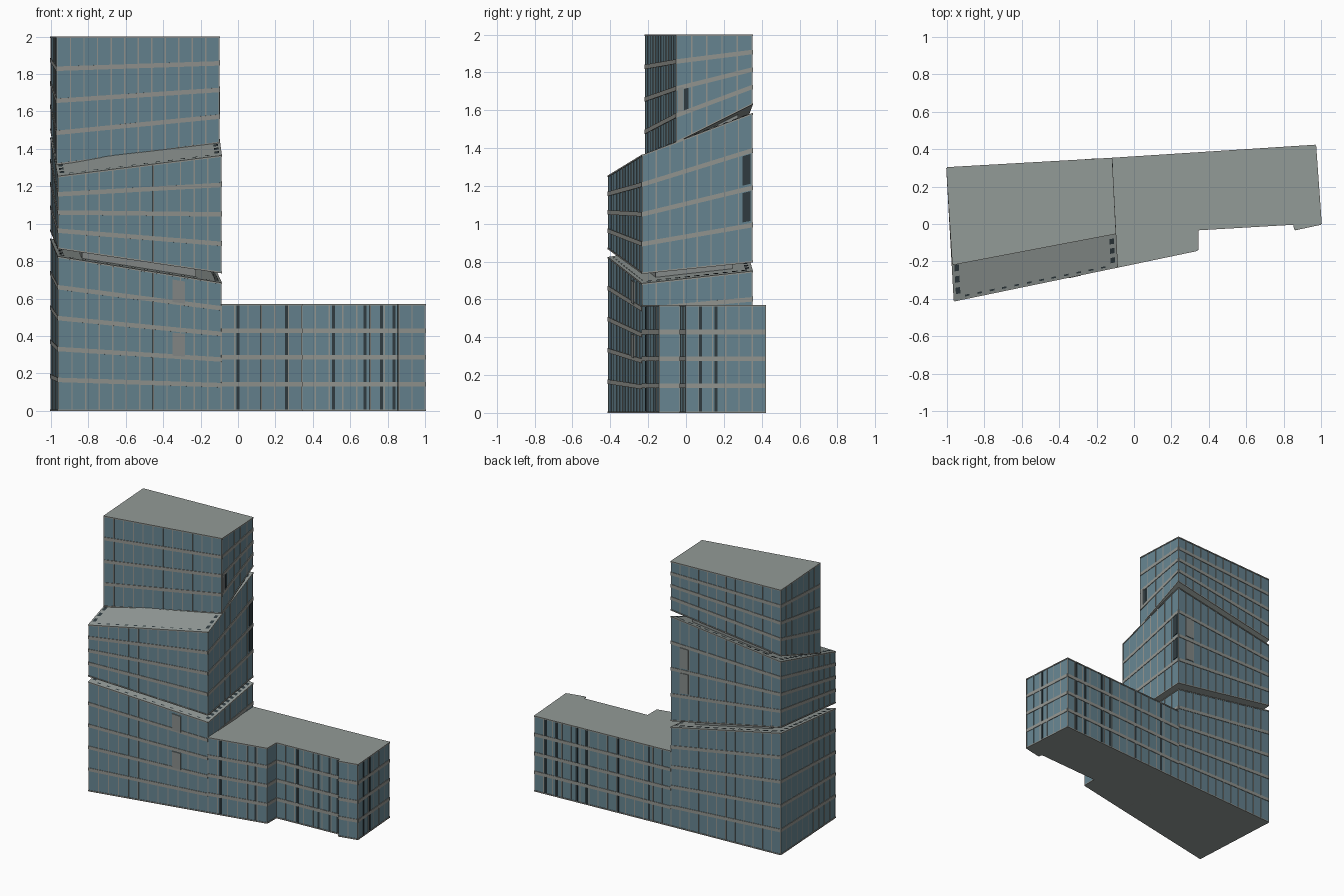
import bpy, bmesh
from mathutils import Vector

cube = bpy.data.objects.get("Cube")
if cube:
    bpy.data.objects.remove(cube, do_unlink=True)


def material(name, color):
    m = bpy.data.materials.new(name)
    m.use_nodes = True
    m.diffuse_color = (*color, 1)
    m.node_tree.nodes["Principled BSDF"].inputs["Base Color"].default_value = (*color, 1)
    return m


MATS = [material("blue_glass", (0.135, 0.235, 0.285)),
        material("grey_frame", (0.29, 0.30, 0.28)),
        material("grey_concrete", (0.29, 0.325, 0.31)),
        material("dark_opening", (0.03, 0.045, 0.052)),
        material("recess_grey", (0.24, 0.26, 0.255))]
GLASS, FRAME, CONCRETE, DARK, RECESS = range(5)


def finish(name, bm):
    mesh = bpy.data.meshes.new(name)
    bm.to_mesh(mesh)
    bm.free()
    for m in MATS:
        mesh.materials.append(m)
    ob = bpy.data.objects.new(name, mesh)
    bpy.context.collection.objects.link(ob)
    return ob


def prism(name, plan, bottoms, tops, side=GLASS, cap=CONCRETE):
    """Vertical prism on a counter-clockwise plan, with tilted ends."""
    bm = bmesh.new()
    lo = [bm.verts.new((x, y, z)) for (x, y), z in zip(plan, bottoms)]
    hi = [bm.verts.new((x, y, z)) for (x, y), z in zip(plan, tops)]
    n = len(plan)
    for f in (bm.faces.new(hi), bm.faces.new(lo[::-1])):
        f.material_index = cap
    for i in range(n):
        j = (i + 1) % n
        bm.faces.new((lo[i], lo[j], hi[j], hi[i])).material_index = side
    return finish(name, bm)


class Wall:
    """One facade, addressed by u along the wall and v up it."""

    def __init__(self, bm, p, q, b0, b1, t0, t1):
        self.bm = bm
        self.p, self.q = Vector((*p, 0)), Vector((*q, 0))
        d = self.q - self.p
        self.length = d.length
        self.normal = Vector((d.y, -d.x, 0)).normalized()
        self.z = (b0, b1, t0, t1)

    def point(self, u, v, dz=0):
        b0, b1, t0, t1 = self.z
        b, t = b0 + (b1 - b0) * u, t0 + (t1 - t0) * u
        w = self.p.lerp(self.q, u)
        w.z = min(max(b + (t - b) * v + dz, b), t)
        return w

    def plate(self, corners, mat, depth):
        back = [self.bm.verts.new(c) for c in corners]
        front = [self.bm.verts.new(c + self.normal * depth) for c in corners]
        faces = [self.bm.faces.new(front)]
        for i in range(4):
            j = (i + 1) % 4
            faces.append(self.bm.faces.new((back[i], back[j], front[j], front[i])))
        for f in faces:
            f.material_index = mat

    def band(self, v, half=0.012):
        pt = self.point
        self.plate([pt(0, v, -half), pt(1, v, -half), pt(1, v, half), pt(0, v, half)],
                   FRAME, 0.004)

    def panel(self, u0, u1, v0, v1, mat, depth):
        u0, u1 = max(u0, 0), min(u1, 1)
        pt = self.point
        self.plate([pt(u0, v0), pt(u1, v0), pt(u1, v1), pt(u0, v1)], mat, depth)

    def post(self, u, width, mat, depth):
        h = width / 2 / self.length
        self.panel(u - h, u + h, 0, 1, mat, depth)

    def grid(self, floors, spacing=0.074):
        cols = max(1, round(self.length / spacing))
        for i in range(cols + 1):
            self.post(i / cols, 0.007, FRAME, 0.002)
        for k in range(1, floors):
            self.band(k / floors)
        self.band(0, 0.008)
        self.band(1, 0.008)


def block(name, plan, bottoms, tops, floors, extras=None):
    """Glazed prism with floor bands and mullions on every wall."""
    prism(name, plan, bottoms, tops)
    bm = bmesh.new()
    n = len(plan)
    for i in range(n):
        j = (i + 1) % n
        wall = Wall(bm, plan[i], plan[j], bottoms[i], bottoms[j], tops[i], tops[j])
        wall.grid(floors)
        for kind, *args in (extras or {}).get(i, []):
            getattr(wall, kind)(*args)
    finish(name + "_facade_grid", bm)


def slots(*us):
    return [("post", u, 0.016, DARK, 0.003) for u in us]


def rim_openings(name, plan, tops):
    """Dark openings set around the edge of a sloping roof."""
    a, b, c, d = [Vector((x, y, z + 0.004)) for (x, y), z in zip(plan, tops)]

    def at(u, v):
        return a.lerp(b, u).lerp(d.lerp(c, u), v)

    bm = bmesh.new()

    def tile(u, v, du, dv):
        quad = [at(u - du, v - dv), at(u + du, v - dv), at(u + du, v + dv), at(u - du, v + dv)]
        bm.faces.new([bm.verts.new(p) for p in quad]).material_index = DARK

    for i in range(11):
        v = 0.07 + i * 0.086
        for u in (0.025, 0.975):
            tile(u, v, 0.014, 0.024)
    for i in range(12):
        u = 0.08 + i * 0.076
        tile(u, 0.022, 0.014, 0.007)
        tile(u, 0.96, 0.022, 0.018)
    finish(name, bm)


def neck(name, plan, z0, z1, k=0.7):
    """Recessed core joining two stacked blocks."""
    cx, cy = [sum(p[i] for p in plan) / len(plan) for i in (0, 1)]
    inner = [(cx + (x - cx) * k, cy + (y - cy) * k) for x, y in plan]
    prism(name, inner, [z0] * 4, [z1] * 4, RECESS)


# Tower plan: front left, front right, back right, back left of the view
FL, FR, BR, BL = (-0.96, -0.41), (-0.09, -0.23), (-0.12, 0.35), (-1.0, 0.30)
tower = [FL, FR, BR, BL]
crown = [(-0.968, -0.215), (-0.10, -0.05), BR, BL]

# Lower tower
low_top = [0.825, 0.685, 0.75, 0.92]
block("lower_tower", tower, [0] * 4, low_top, 5,
      {0: [("panel", 0.70, 0.775, 0.405, 0.575, RECESS, 0.006),
           ("panel", 0.70, 0.775, 0.80, 0.965, RECESS, 0.006)]})
rim_openings("lower_roof_openings", tower, low_top)

# Middle tower, with corner balconies at the back
mid_top = [1.255, 1.365, 1.585, 1.46]
balcony_right = [("panel", 0.91, 0.985, a, b, m, d) for a, b in ((0.28, 0.48), (0.53, 0.73))
                 for m, d in ((DARK, 0.005),)]
balcony_back = [("panel", 0.08, 0.16, a, b, RECESS, 0.005) for a, b in ((0.28, 0.48), (0.53, 0.73))]
block("middle_tower", tower, [0.865, 0.735, 0.795, 0.96], mid_top, 4,
      {1: balcony_right, 2: balcony_back})
rim_openings("terrace_openings", tower, mid_top)
neck("lower_neck", tower, 0.66, 1.1)

# Upper tower, set back behind the terrace
block("upper_tower", crown, [1.315, 1.43, 1.63, 1.50], [2.0] * 4, 4,
      {1: [("panel", 0.02, 0.09, 0.27, 0.5, RECESS, 0.005),
           ("panel", 0.10, 0.16, 0.27, 0.5, DARK, 0.003)]})
neck("upper_neck", crown, 1.3, 1.75)

# Low wing with stepped front and dark vertical slots
wing = [FR, (0.34, -0.14), (0.34, -0.03), (0.855, 0.0), (0.86, -0.03),
        (1.0, 0.0), (0.97, 0.42), BR]
block("low_wing", wing, [0] * 8, [0.57] * 8, 4,
      {0: slots(0.21, 0.81), 2: slots(0.33, 0.66, 0.83, 0.96),
       3: slots(0.5), 5: slots(0.18, 0.38),
       6: slots(0.08, 0.16, 0.31, 0.38, 0.61, 0.84)})
